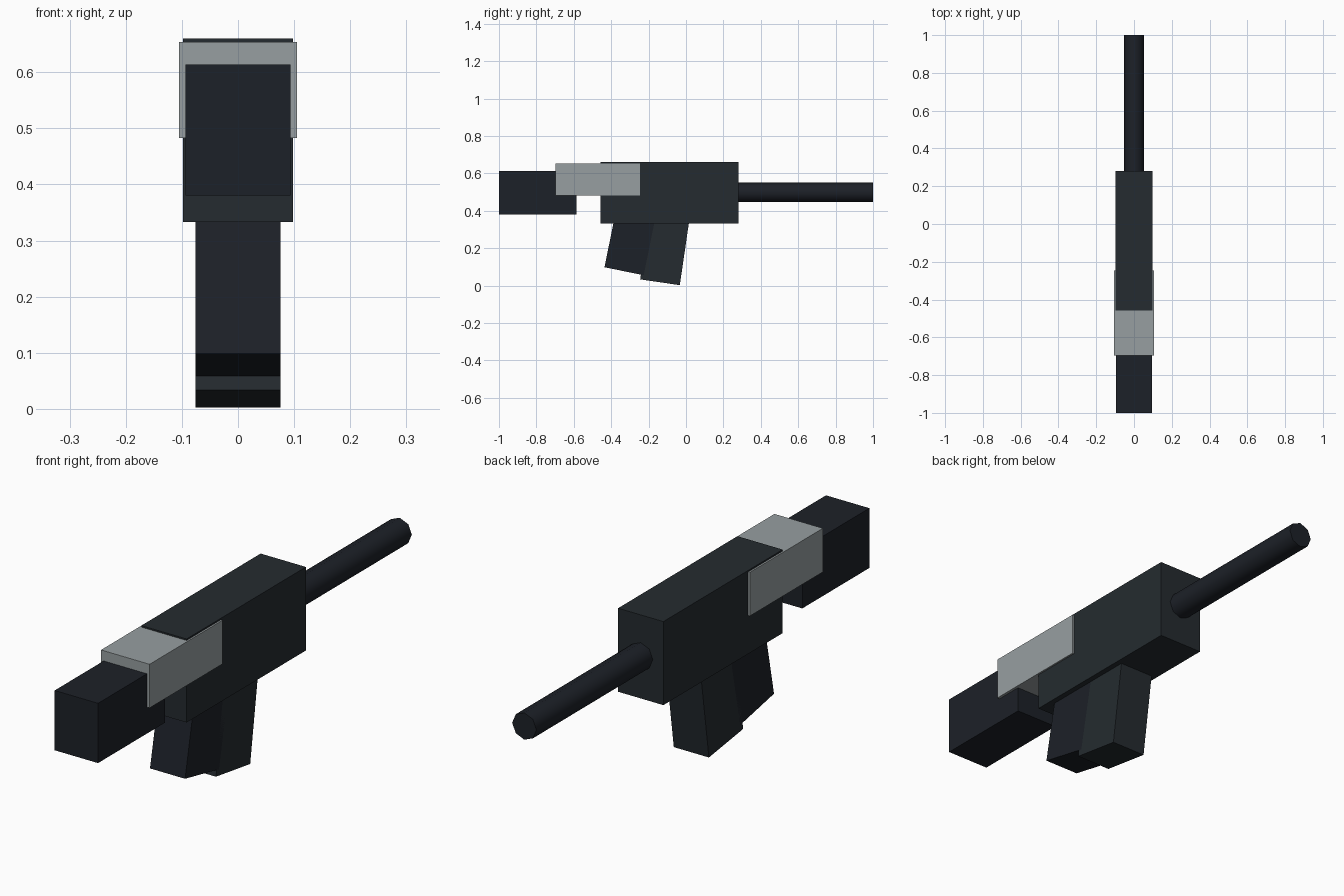
import bpy
from math import radians, sin, cos, pi

if "Cube" in bpy.data.objects:
    bpy.data.objects.remove(bpy.data.objects["Cube"])


def material(name, rgb):
    m = bpy.data.materials.new(name)
    m.diffuse_color = (*rgb, 1)
    m.use_nodes = True
    m.node_tree.nodes["Principled BSDF"].inputs["Base Color"].default_value = m.diffuse_color
    return m


CHARCOAL = material("charcoal", (0.018, 0.024, 0.029))
DARK = material("dark", (0.012, 0.015, 0.021))
GREY = material("grey", (0.31, 0.345, 0.355))


def box(name, centre, size, mat, tilt=0.0):
    bpy.ops.mesh.primitive_cube_add(size=1, location=centre)
    ob = bpy.context.object
    ob.name = name
    ob.scale = size
    ob.rotation_euler.x = -tilt
    bpy.ops.object.transform_apply(location=False, rotation=False, scale=True)
    ob.data.materials.append(mat)
    return ob


def span_box(name, half_x, y, z, mat):
    return box(name, (0, sum(y) / 2, sum(z) / 2),
               (2 * half_x, y[1] - y[0], z[1] - z[0]), mat)


def tilted_box(name, foot, depth, height, degrees, mat):
    # foot = (y, z) of the middle of the underside; the top leans forward
    a = radians(degrees)
    centre = (0, foot[0] + sin(a) * height / 2, foot[1] + cos(a) * height / 2)
    return box(name, centre, (0.152, depth, height), mat, a)


# Body, rear stock and the light sleeve joining them
span_box("body", 0.098, (-0.458, 0.28), (0.333, 0.66), CHARCOAL)
span_box("stock", 0.094, (-1.0, -0.585), (0.38, 0.614), DARK)
span_box("sleeve", 0.105, (-0.697, -0.245), (0.483, 0.654), GREY)

# Grip behind, magazine in front, both sunk into the body
tilted_box("grip", (-0.331, 0.077), 0.214, 0.36, 11.5, DARK)
tilted_box("magazine", (-0.139, 0.018), 0.214, 0.40, 8.3, CHARCOAL)

# Eight-sided barrel
bpy.ops.mesh.primitive_cylinder_add(vertices=8, radius=0.0525, depth=0.73,
                                    location=(0, 0.635, 0.499),
                                    rotation=(pi / 2, 0, 0))
barrel = bpy.context.object
barrel.name = "barrel"
barrel.data.materials.append(DARK)
bpy.ops.object.shade_smooth_by_angle(angle=radians(50))
